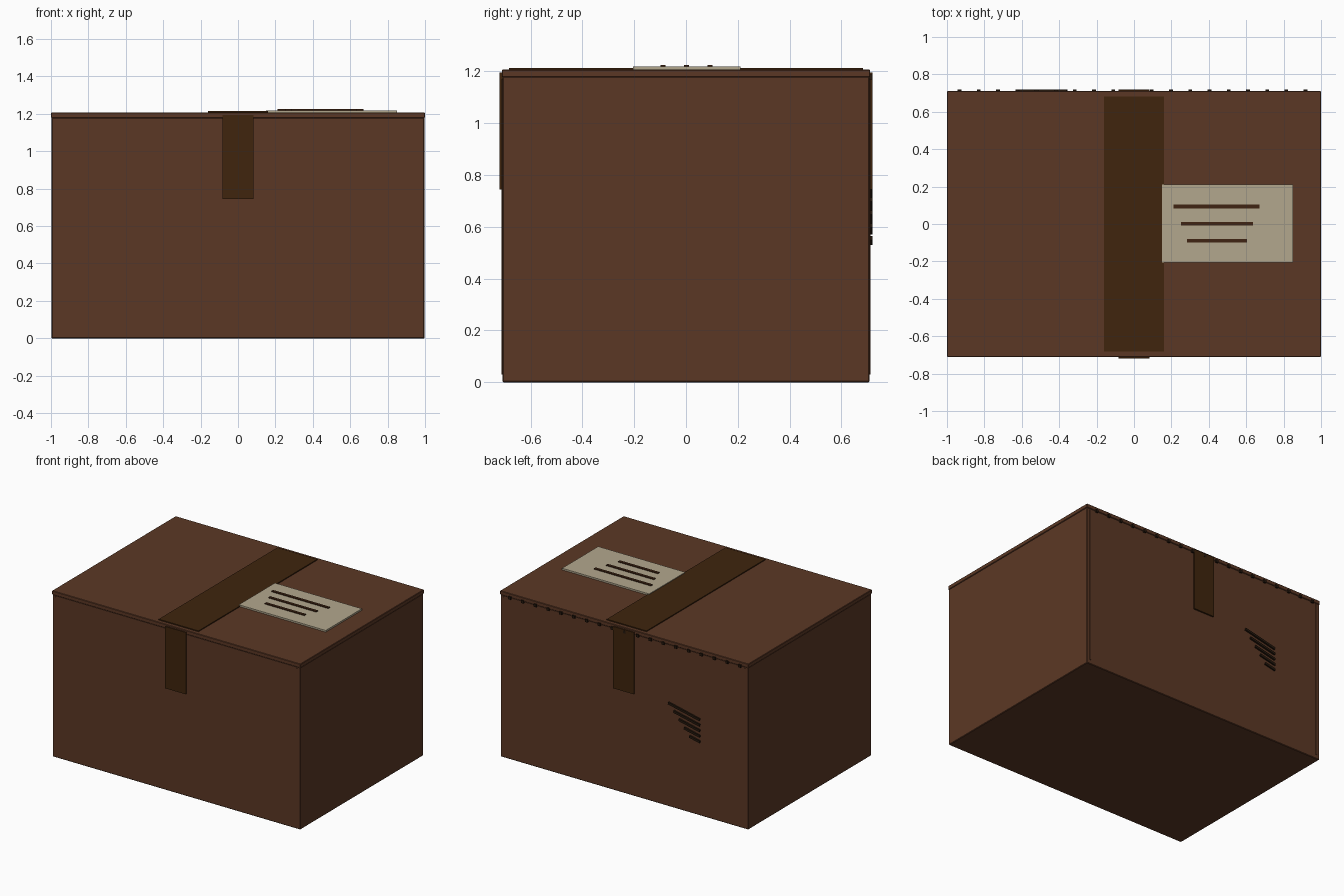
import bpy, math

if "Cube" in bpy.data.objects:
    bpy.data.objects.remove(bpy.data.objects["Cube"])


def material(name, rgb):
    m = bpy.data.materials.new(name)
    m.diffuse_color = (*rgb, 1)
    m.use_nodes = True
    m.node_tree.nodes["Principled BSDF"].inputs["Base Color"].default_value = m.diffuse_color
    return m


CARD = material("brown cardboard", (0.105, 0.039, 0.018))
TAPE = material("dark tape", (0.050, 0.018, 0.004))
PAPER = material("label paper", (0.45, 0.39, 0.27))
INK = material("brown ink", (0.050, 0.017, 0.006))
DARK = material("dark marks", (0.018, 0.009, 0.004))


def box(name, lo, hi, mat, bevel=0, tilt=0):
    """Box between two corners, optionally bevelled or tilted about y."""
    c = [(a + b) / 2 for a, b in zip(lo, hi)]
    bpy.ops.mesh.primitive_cube_add(size=1, location=c, rotation=(0, tilt, 0))
    ob = bpy.context.object
    ob.name = name
    ob.scale = [b - a for a, b in zip(lo, hi)]
    bpy.ops.object.transform_apply(location=False, rotation=False, scale=True)
    ob.data.materials.append(mat)
    if bevel:
        mod = ob.modifiers.new("edge", 'BEVEL')
        mod.width = bevel
        mod.segments = 1
    return ob


# carton body and lid panel
box("carton_body", (-0.997, -0.708, 0), (0.997, 0.708, 1.18), CARD, 0.004)
box("carton_lid", (-1, -0.711, 1.178), (1, 0.711, 1.207), CARD, 0.003)

# upright creases near the corners, front and back
for side, y in (("front", -0.709), ("back", 0.709)):
    for x in (-0.97, 0.97):
        box(side + "_crease", (x - 0.006, y - 0.003, 0.03),
            (x + 0.006, y + 0.003, 1.17), CARD)

# tape: top strip and the two hanging ends
box("top_tape", (-0.16, -0.683, 1.203), (0.16, 0.683, 1.214), TAPE)
box("front_tape", (-0.083, -0.719, 0.745), (0.083, -0.705, 1.195), TAPE)
box("back_tape", (-0.083, 0.705, 0.745), (0.083, 0.719, 1.195), TAPE)

# address label with three ruled lines
box("label", (0.15, -0.205, 1.205), (0.85, 0.21, 1.219), PAPER)
for x0, x1, y in ((0.21, 0.67, 0.093), (0.25, 0.635, 0.002), (0.283, 0.603, -0.089)):
    box("label_line", (x0, y - 0.01, 1.216), (x1, y + 0.01, 1.225), INK)

# row of stitches along the back lid seam
for i in range(19):
    x = -0.933 + i * 0.1028
    box("seam_stitch", (x - 0.01, 0.705, 1.168), (x + 0.01, 0.720, 1.188), DARK)

# slanted scuff marks on the back
SLOPE = 0.22
for i in range(5):
    w = 0.258 - 0.043 * i
    x0, z = -0.613, 0.698 - 0.04 * i + w * SLOPE / 2
    box("scuff_mark", (x0, 0.705, z - 0.008), (x0 + w, 0.719, z + 0.008),
        DARK, tilt=-math.atan(SLOPE))
